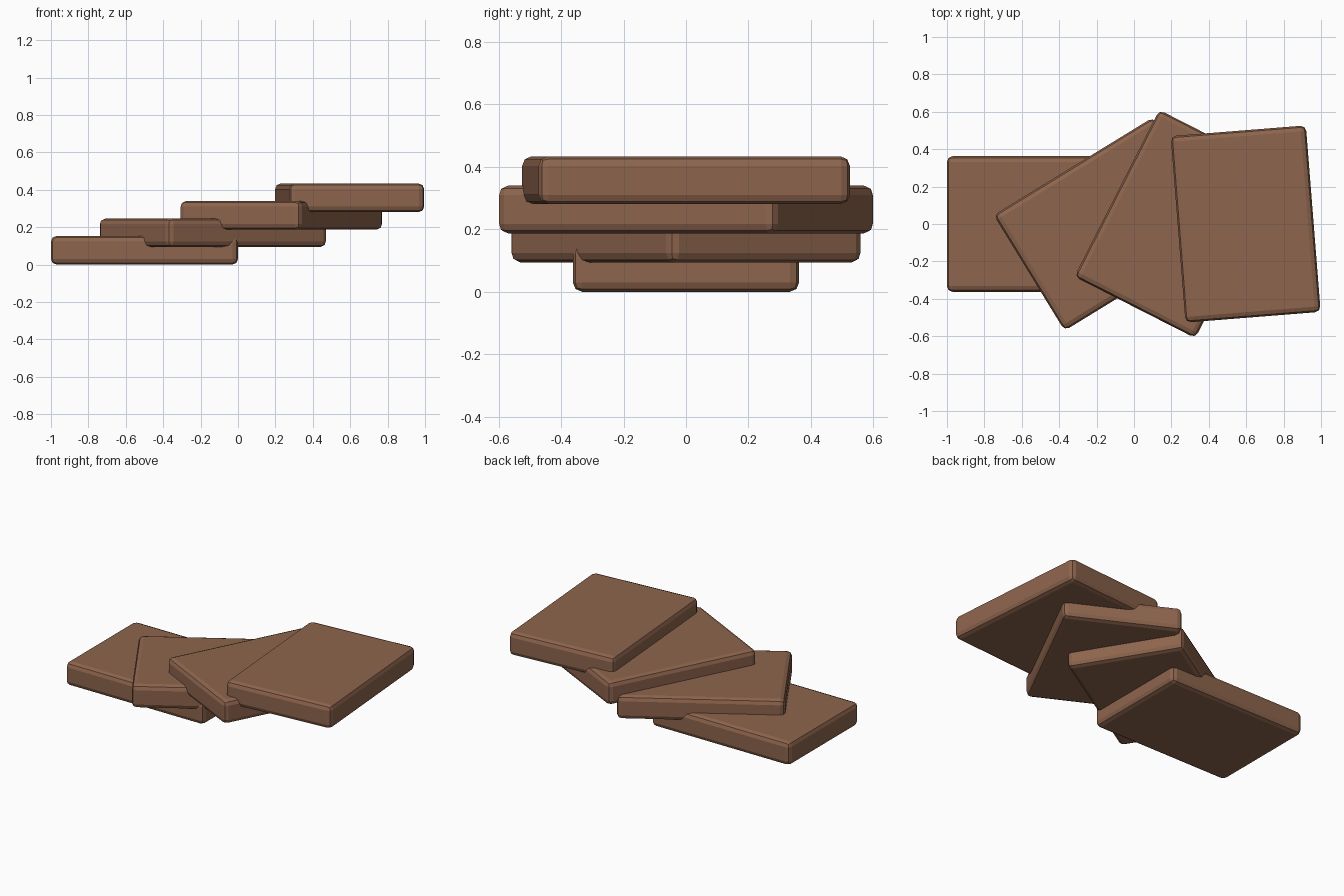
import bpy

if "Cube" in bpy.data.objects:
    bpy.data.objects.remove(bpy.data.objects["Cube"])

# Shared chocolate-brown material
brown = bpy.data.materials.new("brown")
brown.diffuse_color = (0.27, 0.13, 0.075, 1)
brown.use_nodes = True
brown.node_tree.nodes["Principled BSDF"].inputs["Base Color"].default_value = brown.diffuse_color

LENGTH, WIDTH, THICK = 1.0, 0.725, 0.153
STEP_X, STEP_Z, TURN = 0.3657, 0.0935, 0.55


def slab(name, x, z, angle):
    """Rounded rectangular slab, turned about z."""
    bpy.ops.mesh.primitive_cube_add(size=1, location=(x, 0, z), rotation=(0, 0, angle))
    ob = bpy.context.object
    ob.name = name
    ob.scale = (LENGTH, WIDTH, THICK)
    bpy.ops.object.transform_apply(location=False, rotation=False, scale=True)
    bevel = ob.modifiers.new("rounded_edges", 'BEVEL')
    bevel.width = 0.03
    bevel.segments = 2
    ob.data.materials.append(brown)
    return ob


# Four slabs fanned out, each overlapping the one below
for i in range(4):
    slab(f"slab_{i + 1}", -0.5 + i * STEP_X, THICK / 2 + i * STEP_Z, i * TURN)
